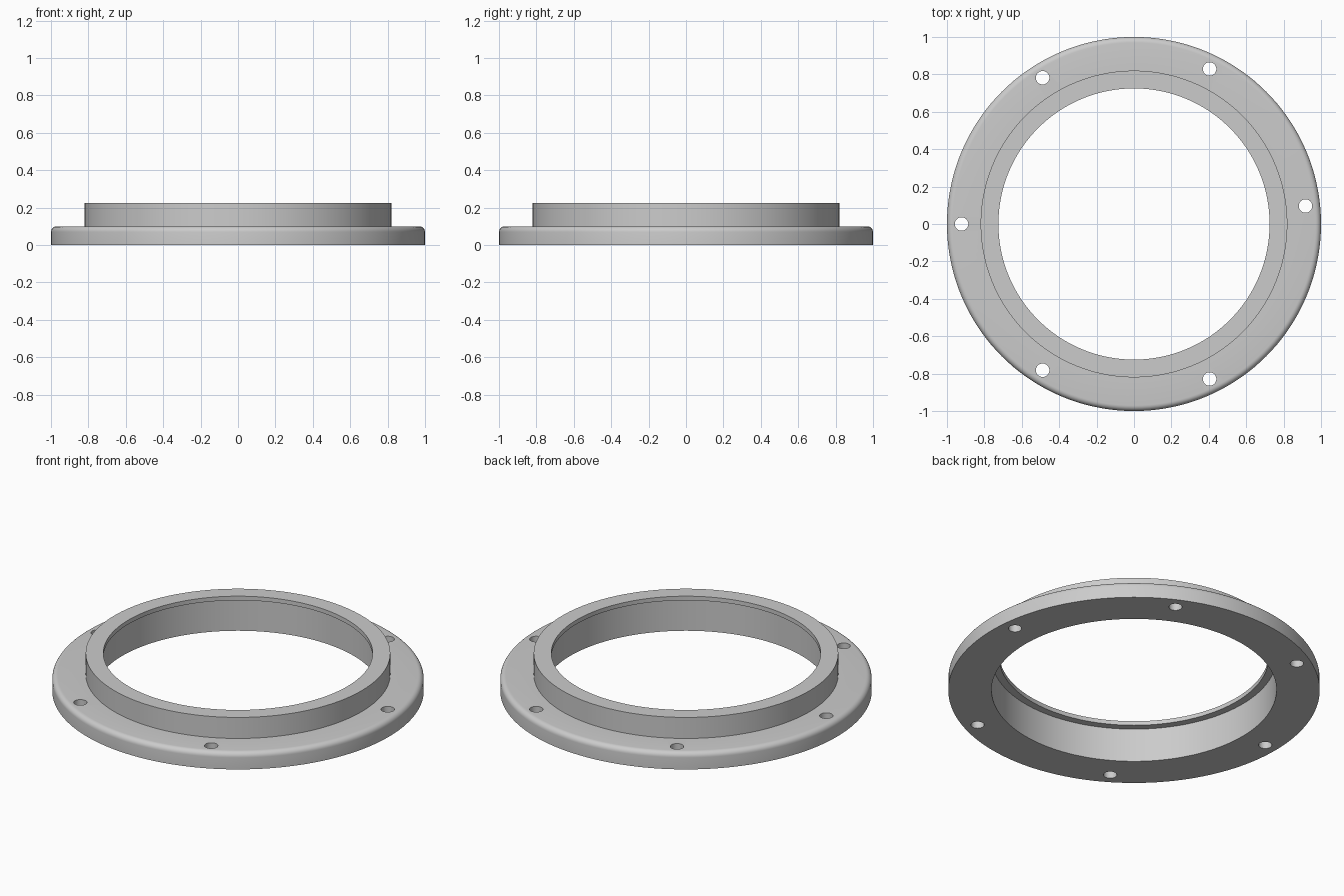
import bpy, bmesh
from math import sin, cos, pi, radians
from mathutils import Vector

cube = bpy.data.objects.get("Cube")
if cube:
    bpy.data.objects.remove(cube, do_unlink=True)

grey = bpy.data.materials.new("plain grey")
grey.use_nodes = True
colour = (0.6, 0.6, 0.6, 1)
grey.diffuse_color = colour
grey.node_tree.nodes["Principled BSDF"].inputs["Base Color"].default_value = colour

SIDES = 144
FLANGE, COLLAR, BORE, LIP = 1.0, 0.82, 0.767, 0.725
FLANGE_TOP, TOP, LIP_BASE, FILLET = 0.1, 0.225, 0.2, 0.03


def add_object(name, bm):
    bmesh.ops.recalc_face_normals(bm, faces=bm.faces)
    mesh = bpy.data.meshes.new(name)
    bm.to_mesh(mesh)
    bm.free()
    mesh.materials.append(grey)
    obj = bpy.data.objects.new(name, mesh)
    bpy.context.collection.objects.link(obj)
    return obj


# Flanged ring: one closed cross-section turned about the z axis
fillet = [(FLANGE - FILLET + FILLET * cos(a), FLANGE_TOP - FILLET + FILLET * sin(a))
          for a in (i * pi / 12 for i in range(7))]
profile = [(BORE, 0), (FLANGE, 0), *fillet, (COLLAR, FLANGE_TOP), (COLLAR, TOP),
           (LIP, TOP), (LIP, LIP_BASE), (BORE, LIP_BASE)]
bm = bmesh.new()
verts = [bm.verts.new((r, 0, z)) for r, z in profile]
edges = [bm.edges.new((v, verts[i - 1])) for i, v in enumerate(verts)]
bmesh.ops.spin(bm, geom=verts + edges, cent=(0, 0, 0), axis=(0, 0, 1),
               angle=2 * pi, steps=SIDES)
bmesh.ops.remove_doubles(bm, verts=bm.verts, dist=0.0001)
ring = add_object("flanged_ring", bm)

# Bolt holes: six drills spaced unevenly round the flange
bm = bmesh.new()
for i in range(6):
    angle = radians(6 + 58 * i)
    drill = bmesh.ops.create_cone(bm, cap_ends=True, segments=32, radius1=0.036,
                                  radius2=0.036, depth=0.4)
    bmesh.ops.translate(bm, verts=drill["verts"],
                        vec=Vector((0.922 * cos(angle), 0.922 * sin(angle), 0.05)))
drills = add_object("bolt_hole_cutter", bm)
drills.hide_render = True
drills.hide_viewport = True

cut = ring.modifiers.new("bolt holes", "BOOLEAN")
cut.operation = "DIFFERENCE"
cut.solver = "EXACT"
cut.object = drills

# Apply the cut, then smooth the curved walls and keep the rims sharp
bpy.ops.object.select_all(action="DESELECT")
ring.select_set(True)
bpy.context.view_layer.objects.active = ring
bpy.ops.object.modifier_apply(modifier=cut.name)
bpy.data.objects.remove(drills, do_unlink=True)
bpy.ops.object.shade_smooth_by_angle(angle=radians(30))
